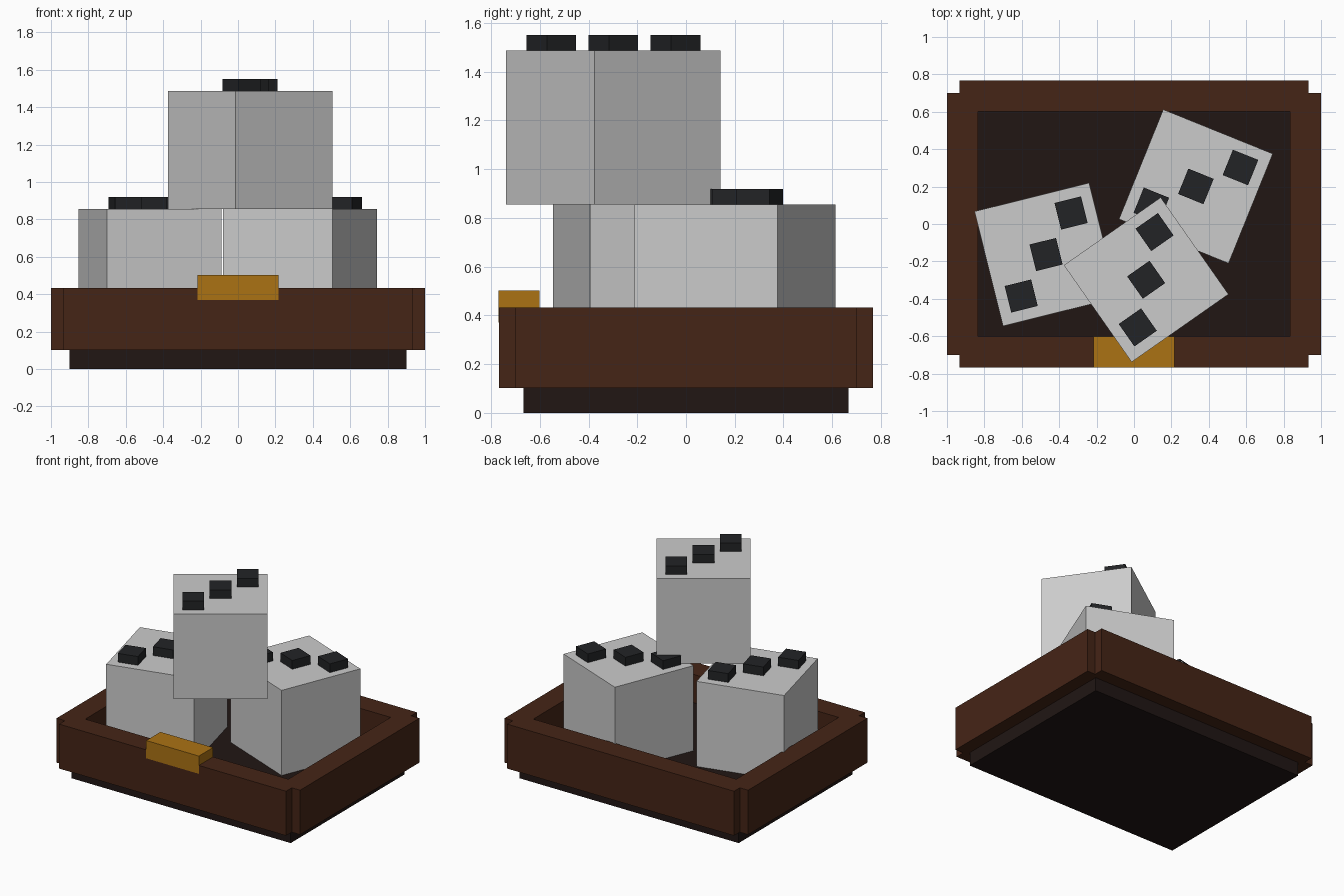
import bpy, math
from mathutils import Matrix, Vector

if "Cube" in bpy.data.objects:
    bpy.data.objects.remove(bpy.data.objects["Cube"])


def material(name, rgb):
    m = bpy.data.materials.new(name)
    m.diffuse_color = (*rgb, 1)
    m.use_nodes = True
    m.node_tree.nodes["Principled BSDF"].inputs["Base Color"].default_value = m.diffuse_color
    return m


WOOD = material("wood", (0.06, 0.018, 0.008))
DARK = material("dark_lining", (0.015, 0.008, 0.007))
BRASS = material("brass", (0.41, 0.17, 0.007))
BLACK = material("black", (0.016, 0.017, 0.019))


def box(name, x, y, z0, z1, sx, sy, mat=None, angle=0):
    """Box centred on x, y, from z0 to z1, turned about z."""
    bpy.ops.mesh.primitive_cube_add(size=1, location=(x, y, (z0 + z1) / 2))
    o = bpy.context.object
    o.name = name
    o.data.transform(Matrix.Diagonal((sx, sy, z1 - z0, 1)))
    o.rotation_euler.z = math.radians(angle)
    if mat:
        o.data.materials.append(mat)
    return o


# Tray: lined floor and four overlapping walls
FLOOR, RIM = 0.222, 0.432
box("tray_floor", 0, 0, 0, FLOOR, 1.8, 1.334, DARK)
for side, label in ((-1, "front"), (1, "back")):
    box(label + "_wall", 0, side * 0.684, 0.102, RIM, 1.864, 0.167, WOOD)
for side, label in ((-1, "left"), (1, "right")):
    box(label + "_wall", side * 0.917, 0, 0.102, RIM, 0.166, 1.4, WOOD)

# Brass plate set over the front rim
box("brass_latch", 0, -0.685, 0.37, 0.502, 0.432, 0.167, BRASS)

# Dice, each with three pips along the diagonal of the top face
SIZE, PIP = 0.632, 0.146


def die(label, x, y, z, angle):
    top = z + SIZE
    box(label + "_die", x, y, z, top, SIZE, SIZE, angle=angle)
    turn = Matrix.Rotation(math.radians(angle), 3, 'Z')
    for i in (-1, 0, 1):
        p = turn @ Vector((0.183 * i, 0.183 * i, 0))
        box(f"{label}_die_pip_{i + 2}", x + p.x, y + p.y, top - 0.02,
            top + 0.065, PIP, PIP, BLACK, angle)


die("left", -0.47, -0.163, FLOOR, 14)
die("right", 0.331, 0.201, FLOOR, -22)
die("upper", 0.065, -0.298, FLOOR + SIZE, 35)
